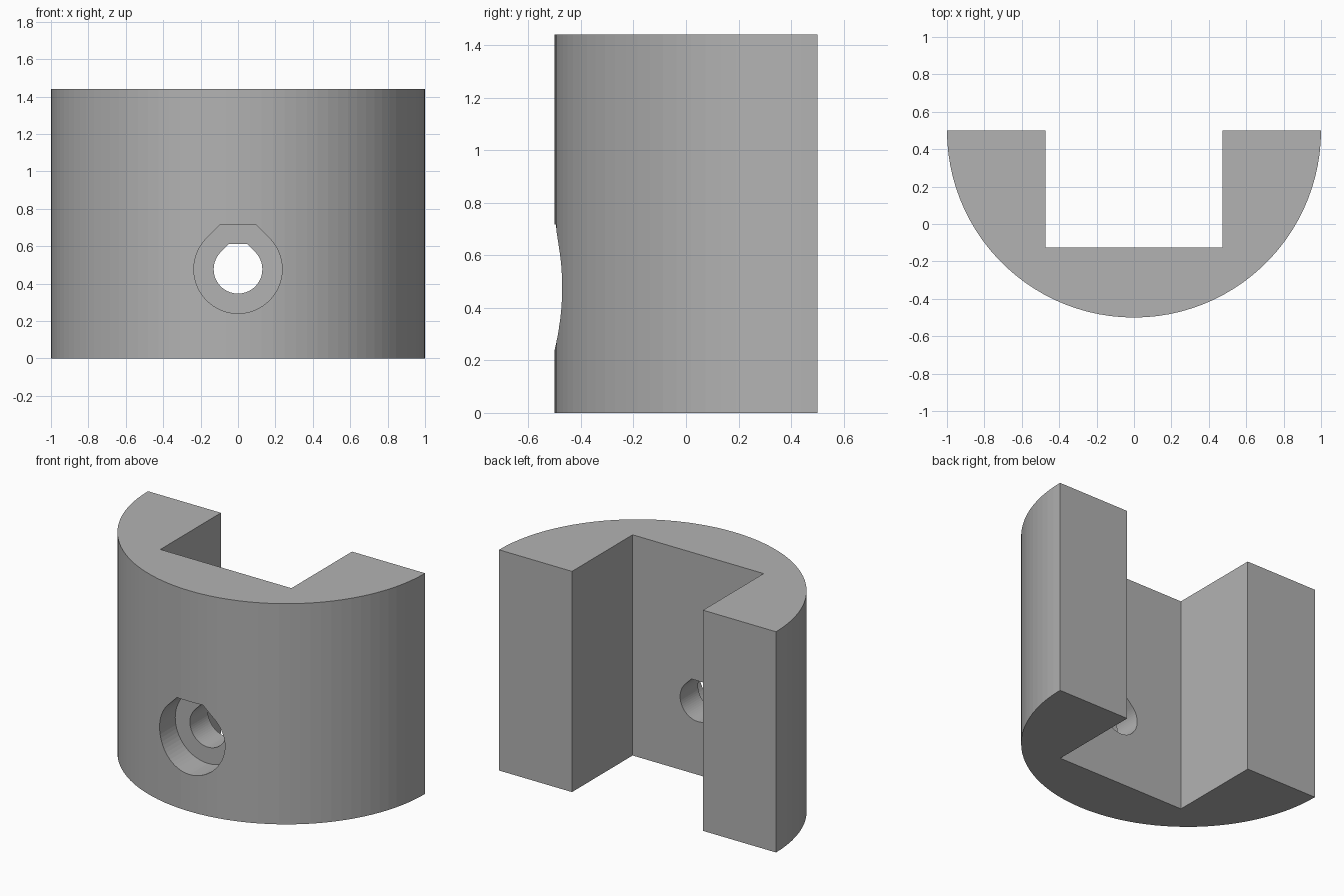
import bpy
import math
from mathutils import Vector

cube = bpy.data.objects.get("Cube")
if cube:
    bpy.data.objects.remove(cube, do_unlink=True)

HEIGHT = 1.44
RADIUS = 1.0
BACK_Y = 0.5
SLOT_X = 0.473
SLOT_Y = -0.125
HOLE_Z = 0.477

grey = bpy.data.materials.new("plain grey")
grey.use_nodes = True
colour = (0.448, 0.448, 0.448, 1)
grey.diffuse_color = colour
grey.node_tree.nodes["Principled BSDF"].inputs["Base Color"].default_value = colour


def prism(name, outline, offset):
    """Extrude a closed outline of 3D points along an offset."""
    n = len(outline)
    verts = [Vector(p) for p in outline]
    verts += [p + Vector(offset) for p in verts]
    faces = [list(range(n))[::-1], list(range(n, 2 * n))]
    faces += [[i, (i + 1) % n, (i + 1) % n + n, i + n] for i in range(n)]
    mesh = bpy.data.meshes.new(name)
    mesh.from_pydata(verts, [], faces)
    mesh.materials.append(grey)
    obj = bpy.data.objects.new(name, mesh)
    bpy.context.collection.objects.link(obj)
    return obj


def teardrop(name, radius, top, y_start, y_end):
    """Round hole with 45 degree shoulders and a flat roof."""
    steps = 48
    points = []
    for i in range(steps + 1):
        a = math.radians(45 - 270 * i / steps)
        points.append((radius * math.cos(a), radius * math.sin(a)))
    half = radius * math.sqrt(2) - top
    points += [(-half, top), (half, top)]
    outline = [(x, y_start, HOLE_Z + z) for x, z in points]
    return prism(name, outline, (0, y_end - y_start, 0))


# Half-round body with a square slot open to the back
segments = 50
arc = [math.pi + math.pi * i / segments for i in range(segments + 1)]
outline = [(RADIUS * math.cos(a), BACK_Y + RADIUS * math.sin(a), 0) for a in arc]
outline += [(SLOT_X, BACK_Y, 0), (SLOT_X, SLOT_Y, 0),
            (-SLOT_X, SLOT_Y, 0), (-SLOT_X, BACK_Y, 0)]
body = prism("half_round_bracket", outline, (0, 0, HEIGHT))

# Counterbored screw hole through the front wall
cutters = [teardrop("counterbore_cutter", 0.236, 0.24, -0.8, -0.31),
           teardrop("screw_hole_cutter", 0.13, 0.136, -0.7, 0.1)]
bpy.context.view_layer.objects.active = body
for cutter in cutters:
    cutter.hide_render = True
    mod = body.modifiers.new(cutter.name, 'BOOLEAN')
    mod.operation = 'DIFFERENCE'
    mod.solver = 'EXACT'
    mod.object = cutter
    bpy.ops.object.modifier_apply(modifier=mod.name)
    bpy.data.objects.remove(cutter, do_unlink=True)
